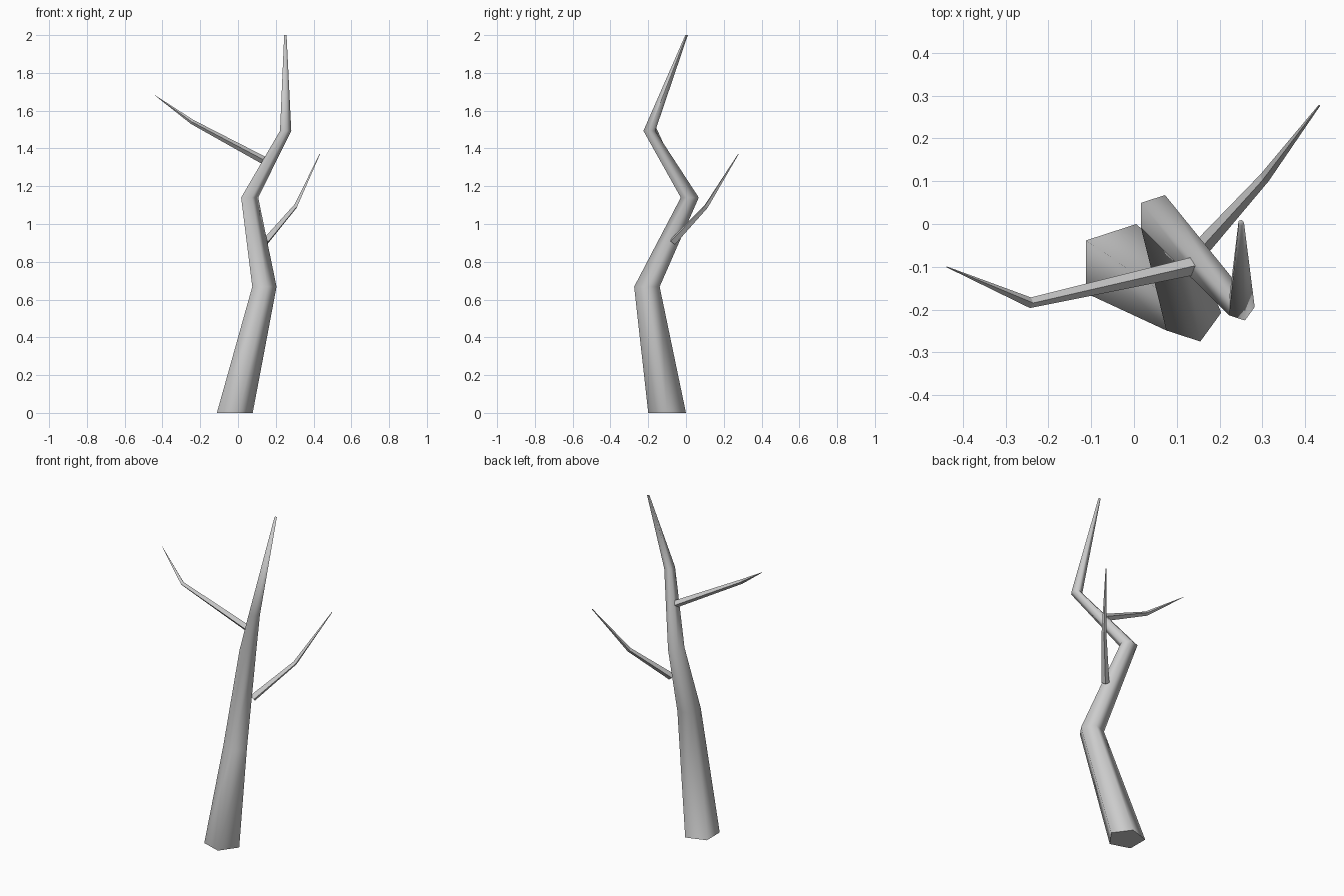
import bpy, bmesh
from math import cos, sin, tau, radians
from mathutils import Vector

if "Cube" in bpy.data.objects:
    bpy.data.objects.remove(bpy.data.objects["Cube"])


def tube(name, points, radii, sides, level):
    """Tapered tube through points; level keeps every ring horizontal."""
    pts = [Vector(p) for p in points]
    bm = bmesh.new()
    rings = []
    for i, (p, r) in enumerate(zip(pts, radii)):
        u, v = Vector((1, 0, 0)), Vector((0, 1, 0))
        if not level:
            before = (p - pts[i - 1]).normalized() if i else Vector()
            after = (pts[i + 1] - p).normalized() if i < len(pts) - 1 else Vector()
            d = (before + after).normalized()
            u = d.cross(Vector((0, 0, 1))).normalized()
            v = u.cross(d)
        rings.append([bm.verts.new(p + r * (cos(tau * k / sides) * u + sin(tau * k / sides) * v))
                      for k in range(sides)])
    for a, b in zip(rings, rings[1:]):
        for k in range(sides):
            n = (k + 1) % sides
            bm.faces.new((a[k], a[n], b[n], b[k]))
    bm.faces.new(rings[0][::-1])
    bm.faces.new(rings[-1])
    bmesh.ops.recalc_face_normals(bm, faces=bm.faces)
    mesh = bpy.data.meshes.new(name)
    bm.to_mesh(mesh)
    bm.free()
    obj = bpy.data.objects.new(name, mesh)
    bpy.context.collection.objects.link(obj)
    return obj


# Five-sided crooked trunk
trunk = tube("trunk",
             [(-0.027, -0.1, 0), (0.133, -0.207, 0.668), (0.057, 0.02, 1.14),
              (0.249, -0.194, 1.493), (0.25, 0.003, 2.0)],
             [0.105, 0.071, 0.05, 0.033, 0.007], 5, True)
bpy.context.view_layer.objects.active = trunk
trunk.select_set(True)
bpy.ops.object.shade_smooth_by_angle(angle=radians(75))

# Four-sided bent branches
tube("upper_left_branch",
     [(0.136, -0.099, 1.337), (-0.242, -0.184, 1.54), (-0.438, -0.1, 1.68)],
     [0.021, 0.0125, 0.001], 4, False)
tube("lower_right_branch",
     [(0.146, -0.068, 0.908), (0.305, 0.108, 1.095), (0.433, 0.277, 1.37)],
     [0.021, 0.0125, 0.002], 4, False)
